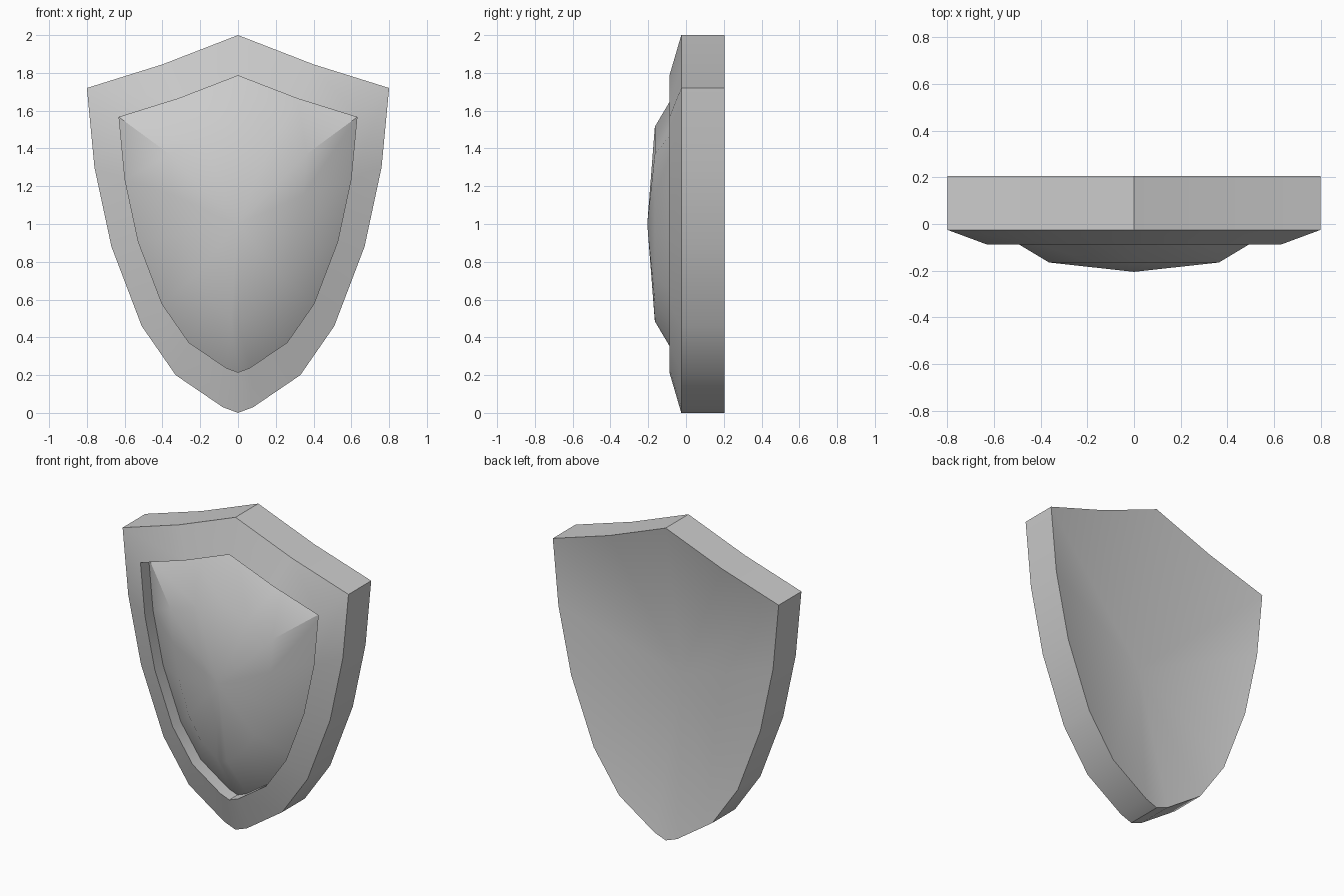
import bpy, bmesh, math

cube = bpy.data.objects.get("Cube")
if cube:
    bpy.data.objects.remove(cube, do_unlink=True)

GREY = (0.6, 0.6, 0.6, 1)
grey = bpy.data.materials.new("light_grey")
grey.use_nodes = True
grey.diffuse_color = GREY
grey.node_tree.nodes["Principled BSDF"].inputs["Base Color"].default_value = GREY

# Half outline (x, z) from the top point down to the tip, mirrored to a loop
MID = 1.0
half = [(0, 2.0), (0.4, 1.845), (0.8, 1.72), (0.76, 1.3), (0.67, 0.88),
        (0.51, 0.46), (0.33, 0.2), (0.08, 0.03), (0, 0)]
outline = half + [(-x, z) for x, z in half[-2:0:-1]]


def loft(name, rings, back_apex, front_apex):
    """Skin scaled copies of the outline (x scale, z scale, y), closed by points."""
    bm = bmesh.new()
    loops = [[bm.verts.new((x * sx, y, MID + (z - MID) * sz)) for x, z in outline]
             for sx, sz, y in rings]
    n = len(outline)
    for a, b in zip(loops, loops[1:]):
        for i in range(n):
            j = (i + 1) % n
            bm.faces.new((a[i], a[j], b[j], b[i]))
    for loop, y in ((loops[0], back_apex), (loops[-1], front_apex)):
        centre = bm.verts.new((0, y, MID))
        for i in range(n):
            bm.faces.new((loop[i], loop[(i + 1) % n], centre))
    bmesh.ops.recalc_face_normals(bm, faces=bm.faces[:])
    mesh = bpy.data.meshes.new(name)
    bm.to_mesh(mesh)
    bm.free()
    mesh.materials.append(grey)
    obj = bpy.data.objects.new(name, mesh)
    bpy.context.collection.objects.link(obj)
    bpy.ops.object.select_all(action='DESELECT')
    obj.select_set(True)
    bpy.context.view_layer.objects.active = obj
    bpy.ops.object.shade_smooth_by_angle(angle=math.radians(38))


# Closed body: hollow back, thick edge, sloped rim, recessed groove, raised dome
loft("shield", [
    (1.0, 1.0, 0.205),         # back edge
    (1.0, 1.0, -0.025),        # front edge
    (0.787, 0.785, -0.088),    # inner lip of the rim
    (0.787, 0.785, -0.005),    # bottom of the groove
    (0.455, 0.515, -0.165),    # shoulder of the dome
], back_apex=0.04, front_apex=-0.205)
